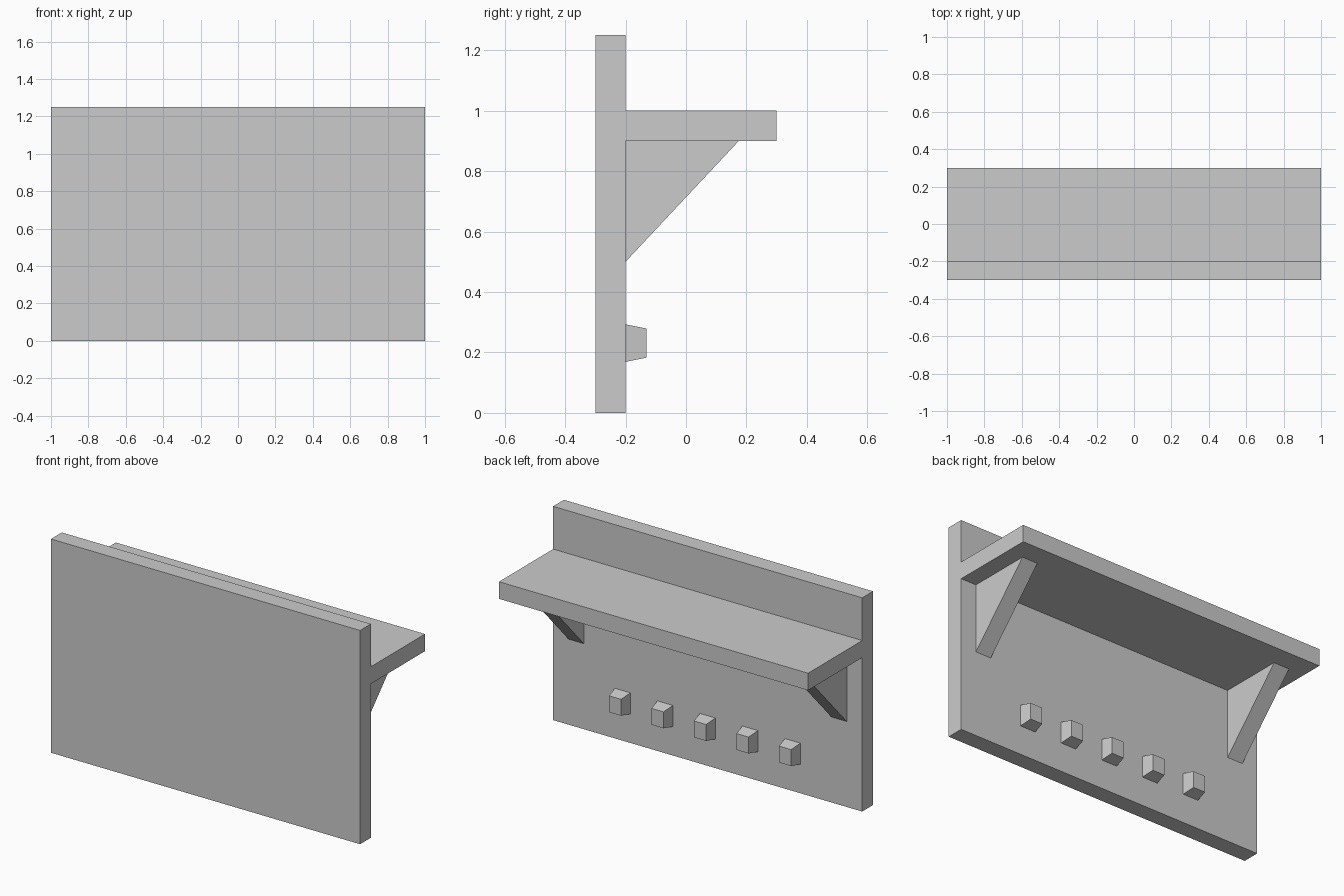
import bpy, bmesh

if "Cube" in bpy.data.objects:
    bpy.data.objects.remove(bpy.data.objects["Cube"])


def finish(name, bm):
    bmesh.ops.recalc_face_normals(bm, faces=bm.faces)
    mesh = bpy.data.meshes.new(name)
    bm.to_mesh(mesh)
    bm.free()
    obj = bpy.data.objects.new(name, mesh)
    bpy.context.collection.objects.link(obj)
    return obj


def loft(name, start, end):
    """Solid between two matching outlines."""
    bm = bmesh.new()
    a = [bm.verts.new(p) for p in start]
    b = [bm.verts.new(p) for p in end]
    bm.faces.new(a)
    bm.faces.new(b)
    n = len(a)
    for i in range(n):
        j = (i + 1) % n
        bm.faces.new((a[i], a[j], b[j], b[i]))
    return finish(name, bm)


def extrude_x(name, profile, x0, x1):
    """Extrude a (y, z) profile along x."""
    return loft(name, [(x0, y, z) for y, z in profile],
                [(x1, y, z) for y, z in profile])


def rect(y0, y1, z0, z1):
    return [(y0, z0), (y1, z0), (y1, z1), (y0, z1)]


# Wall board and shelf
extrude_x("back_board", rect(-0.3, -0.2, 0, 1.25), -1, 1)
extrude_x("shelf", rect(-0.2, 0.3, 0.9, 1.0), -1, 1)

# Triangular brackets, one near each end
bracket = [(-0.2, 0.5), (0.175, 0.9), (-0.2, 0.9)]
for side, label in ((-1, "left"), (1, "right")):
    extrude_x(f"bracket_{label}", bracket, side * 0.8, side * 0.9)


# Row of five tapered pegs
def peg_outline(x, y, half_w, half_h, z=0.231):
    return [(x + sx * half_w, y, z + sz * half_h)
            for sx, sz in ((-1, -1), (1, -1), (1, 1), (-1, 1))]


for i in range(5):
    x = (i - 2) * 0.275
    loft(f"peg_{i + 1}", peg_outline(x, -0.2, 0.05, 0.062),
         peg_outline(x, -0.13, 0.039, 0.048))
